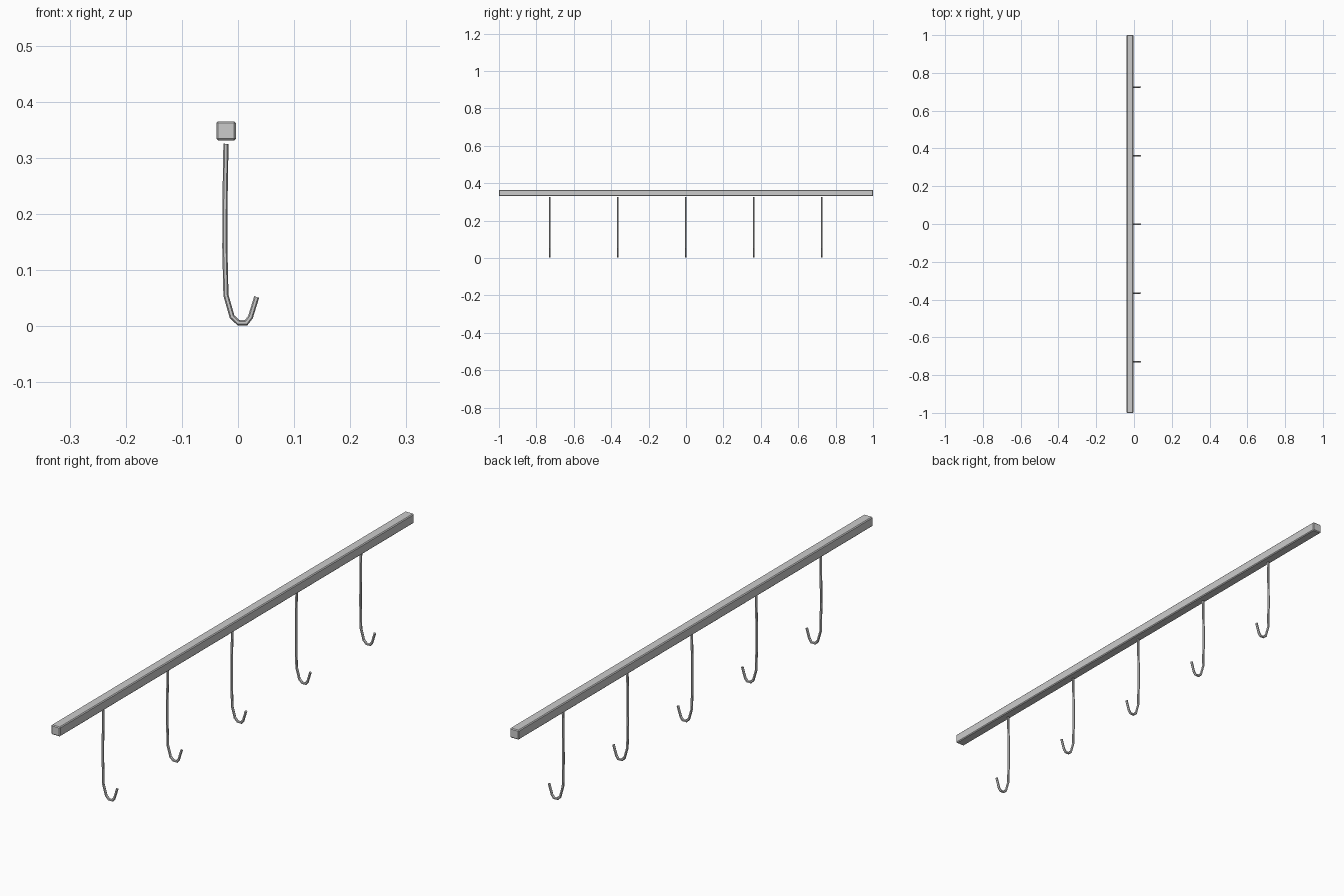
import bpy, bmesh, math
from mathutils import Vector

if "Cube" in bpy.data.objects:
    bpy.data.objects.remove(bpy.data.objects["Cube"])


def add_object(name, bm):
    bmesh.ops.recalc_face_normals(bm, faces=bm.faces)
    mesh = bpy.data.meshes.new(name)
    bm.to_mesh(mesh)
    bm.free()
    obj = bpy.data.objects.new(name, mesh)
    bpy.context.collection.objects.link(obj)
    return obj


# Long rail with chamfered edges
bm = bmesh.new()
bmesh.ops.create_cube(bm, size=1)
bmesh.ops.scale(bm, vec=(0.035, 2.0, 0.034), verts=bm.verts)
bmesh.ops.translate(bm, vec=(-0.0212, 0, 0.348), verts=bm.verts)
bmesh.ops.bevel(bm, geom=list(bm.edges), offset=0.003, segments=1, affect='EDGES')
add_object("rail", bm)

# Centre line of one hook (x, z): long shank, then the curl
PATH = [(-0.0215, 0.325), (-0.0232, 0.22), (-0.0235, 0.14), (-0.0215, 0.055),
        (-0.0105, 0.0165), (0.001, 0.006), (0.0145, 0.006), (0.0222, 0.016),
        (0.0333, 0.052)]
RADIUS, SIDES = 0.0046, 6


def hook_mesh():
    bm = bmesh.new()
    pts = [Vector(p) for p in PATH]
    rings = []
    for i, p in enumerate(pts):
        before = (p - pts[i - 1]).normalized() if i else None
        after = (pts[i + 1] - p).normalized() if i < len(pts) - 1 else None
        t = ((before or after) + (after or before)).normalized()
        miter = 1 / t.dot(before or after)
        n = Vector((-t.y, t.x)) * RADIUS * miter
        ring = []
        for k in range(SIDES):
            a = 2 * math.pi * k / SIDES
            q = p + n * math.cos(a)
            ring.append(bm.verts.new((q.x, RADIUS * math.sin(a), q.y)))
        rings.append(ring)
    for r0, r1 in zip(rings, rings[1:]):
        for k in range(SIDES):
            j = (k + 1) % SIDES
            bm.faces.new((r0[k], r0[j], r1[j], r1[k]))
    bm.faces.new(rings[0])
    bm.faces.new(rings[-1])
    return bm


# Five evenly spaced hooks
for i in range(5):
    hook = add_object(f"hook_{i + 1}", hook_mesh())
    hook.location.y = -0.002 + (i - 2) * 0.3635
